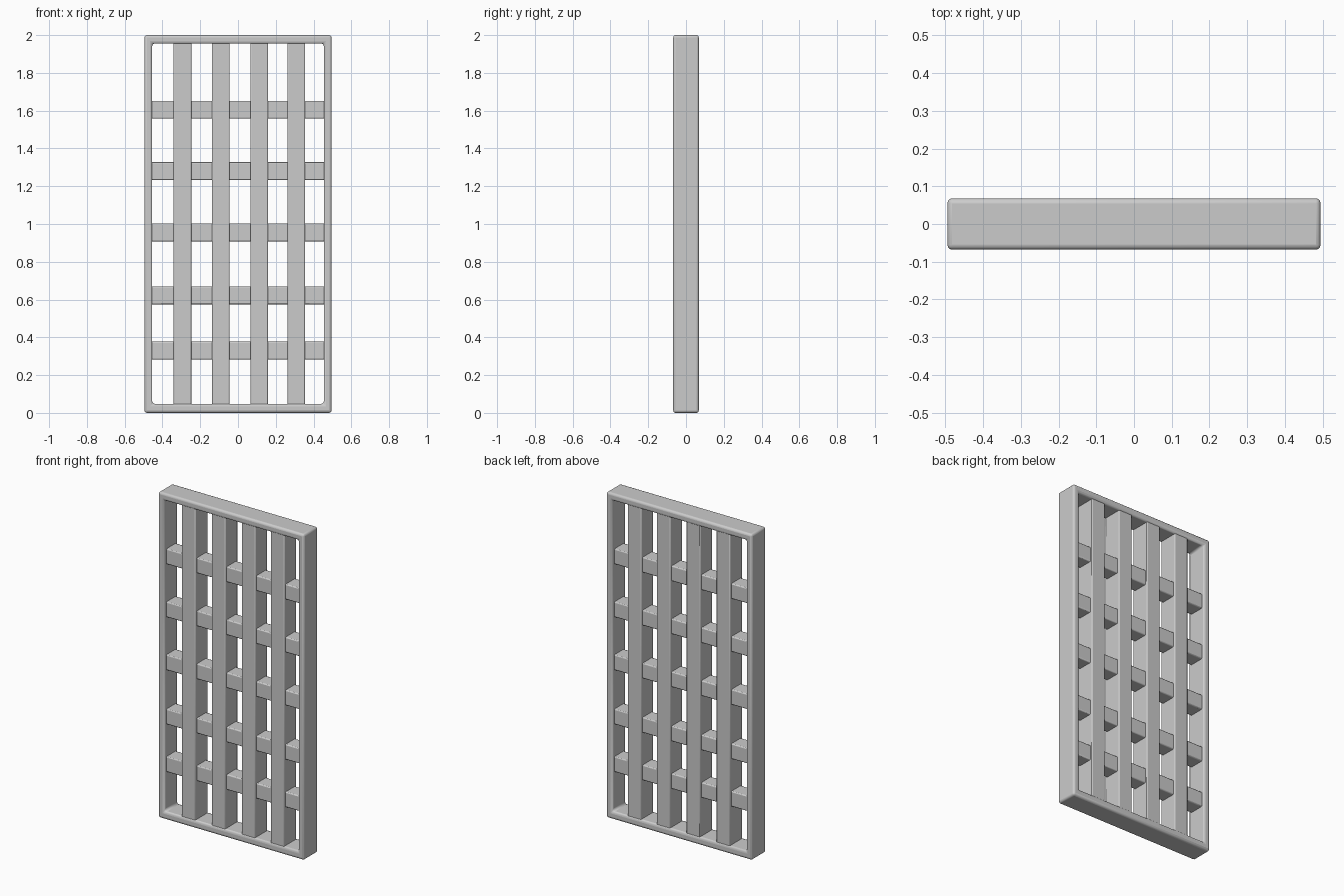
import bpy, bmesh, math

if "Cube" in bpy.data.objects:
    bpy.data.objects.remove(bpy.data.objects["Cube"])

HALF_W, HEIGHT, DEPTH = 0.495, 2.0, 0.136
IN_X, IN_Z0, IN_Z1 = 0.454, 0.048, 1.955


def finish(bm, name, bevel, segments):
    bmesh.ops.recalc_face_normals(bm, faces=bm.faces)
    mesh = bpy.data.meshes.new(name)
    bm.to_mesh(mesh)
    bm.free()
    obj = bpy.data.objects.new(name, mesh)
    bpy.context.collection.objects.link(obj)
    mod = obj.modifiers.new("soft_edges", 'BEVEL')
    mod.width, mod.segments = bevel, segments
    mod.limit_method = 'ANGLE'
    bpy.ops.object.select_all(action='DESELECT')
    obj.select_set(True)
    bpy.context.view_layer.objects.active = obj
    bpy.ops.object.shade_smooth_by_angle(angle=math.radians(40))
    return obj


def bar(name, center, size):
    bm = bmesh.new()
    bmesh.ops.create_cube(bm, size=1)
    bmesh.ops.scale(bm, vec=size, verts=bm.verts)
    bmesh.ops.translate(bm, vec=center, verts=bm.verts)
    return finish(bm, name, 0.006, 2)


# Outer frame: one rectangular ring extruded through its depth
bm = bmesh.new()
outer = [(-HALF_W, 0), (HALF_W, 0), (HALF_W, HEIGHT), (-HALF_W, HEIGHT)]
inner = [(-IN_X, IN_Z0), (IN_X, IN_Z0), (IN_X, IN_Z1), (-IN_X, IN_Z1)]
ro = [bm.verts.new((x, -DEPTH / 2, z)) for x, z in outer]
ri = [bm.verts.new((x, -DEPTH / 2, z)) for x, z in inner]
ring = [bm.faces.new((ro[i], ro[(i + 1) % 4], ri[(i + 1) % 4], ri[i])) for i in range(4)]
# Keep the front ring and add the back ring with side walls
res = bmesh.ops.extrude_face_region(bm, geom=ring, use_keep_orig=True)
back = [v for v in res["geom"] if isinstance(v, bmesh.types.BMVert)]
bmesh.ops.translate(bm, vec=(0, DEPTH, 0), verts=back)
finish(bm, "outer_frame", 0.013, 3)

# Upright bars
for i, x in enumerate((-0.294, -0.091, 0.112, 0.309)):
    bar(f"upright_bar_{i + 1}", (x, 0, 1.0), (0.094, 0.12, 1.95))

# Cross bars, slightly thinner than the uprights
for i, z in enumerate((0.33, 0.622, 0.955, 1.28, 1.605)):
    bar(f"cross_bar_{i + 1}", (0, 0, z), (0.95, 0.094, 0.094))
